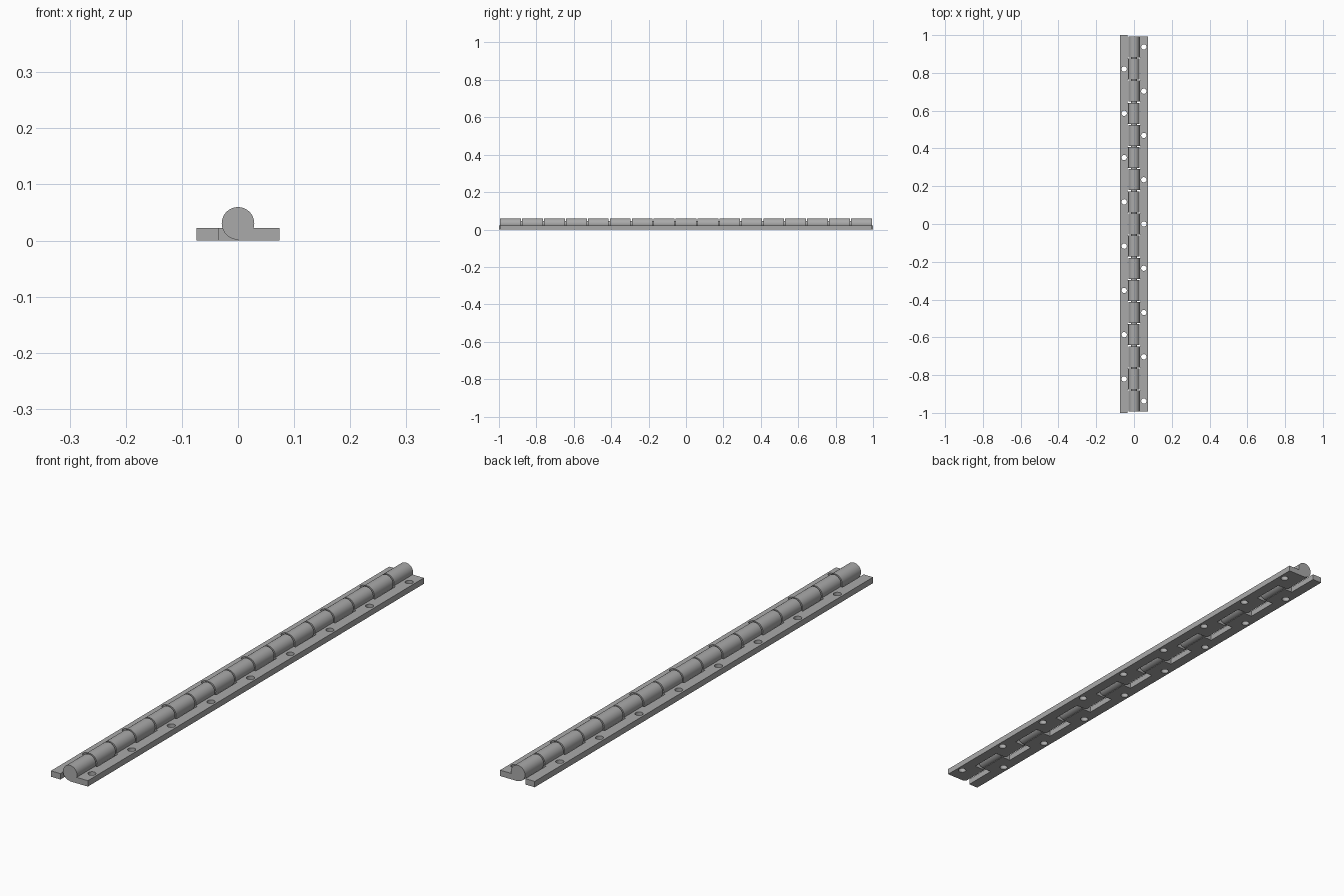
import bpy, bmesh
from math import pi
from mathutils import Matrix, Vector

PITCH = 0.1172          # spacing of the knuckles along the hinge
HALF = 0.0556           # half length of one knuckle
RADIUS = 0.029
AXIS_Z = 0.0306
THICK = 0.022
INNER, OUTER = 0.035, 0.074

if "Cube" in bpy.data.objects:
    bpy.data.objects.remove(bpy.data.objects["Cube"])

steel = bpy.data.materials.new("grey_steel")
steel.use_nodes = True
colour = (0.4, 0.4, 0.4, 1)
steel.diffuse_color = colour
steel.node_tree.nodes["Principled BSDF"].inputs["Base Color"].default_value = colour


def finish(name, bm):
    bmesh.ops.recalc_face_normals(bm, faces=bm.faces)
    mesh = bpy.data.meshes.new(name)
    bm.to_mesh(mesh)
    bm.free()
    mesh.materials.append(steel)
    obj = bpy.data.objects.new(name, mesh)
    bpy.context.collection.objects.link(obj)
    return obj


def cylinders(name, centres, radius, length, along_y, sides):
    """One object holding equal cylinders at the given centres."""
    bm = bmesh.new()
    turn = Matrix.Rotation(pi / 2 if along_y else 0, 4, "X")
    for c in centres:
        bmesh.ops.create_cone(bm, cap_ends=True, segments=sides, radius1=radius,
                              radius2=radius, depth=length,
                              matrix=Matrix.Translation(Vector(c)) @ turn)
    return finish(name, bm)


def comb(name, side, end, stations):
    """Flat leaf with one tooth reaching the axis at each station."""
    points = [(OUTER, end), (OUTER, -end)]
    for y in stations:
        points += [(INNER, y - HALF), (0, y - HALF), (0, y + HALF), (INNER, y + HALF)]
    if end > stations[-1] + HALF + 0.001:
        points.insert(2, (INNER, -end))
        points.append((INNER, end))
    else:                                   # end teeth are flush with the leaf
        points.pop(2)
        points.pop()
    bm = bmesh.new()
    face = bm.faces.new([bm.verts.new((side * x, y, 0)) for x, y in points])
    new = bmesh.ops.extrude_face_region(bm, geom=[face])["geom"]
    bmesh.ops.translate(bm, vec=(0, 0, THICK),
                        verts=[v for v in new if isinstance(v, bmesh.types.BMVert)])
    return finish(name, bm)


def combine(obj, other, operation):
    mod = obj.modifiers.new(operation.lower(), "BOOLEAN")
    mod.operation, mod.object, mod.solver = operation, other, "EXACT"
    bpy.context.view_layer.objects.active = obj
    bpy.ops.object.modifier_apply(modifier=mod.name)
    bpy.data.objects.remove(other)


def smooth(obj):
    bpy.ops.object.select_all(action="DESELECT")
    obj.select_set(True)
    bpy.context.view_layer.objects.active = obj
    bpy.ops.object.shade_smooth_by_angle()


# Two interlocking leaves with rolled knuckles and screw holes
right_end = 8 * PITCH + HALF
for name, side, count, end in (("left_leaf", 1, 9, right_end), ("right_leaf", -1, 8, 1.0)):
    stations = [(2 * i - count + 1) * PITCH for i in range(count)]
    leaf = comb(name, side, end, stations)
    rolls = cylinders("knuckles", [(0, y, AXIS_Z) for y in stations],
                      RADIUS, 2 * HALF, True, 48)
    combine(leaf, rolls, "UNION")
    holes = cylinders("screw_holes", [(side * 0.052, y, THICK / 2) for y in stations],
                      0.014, 0.1, False, 32)
    combine(leaf, holes, "DIFFERENCE")
    smooth(leaf)

# Pin running through every knuckle
pin = cylinders("hinge_pin", [(0, 0, AXIS_Z)], 0.015, 2 * right_end - 0.01, True, 32)
smooth(pin)
